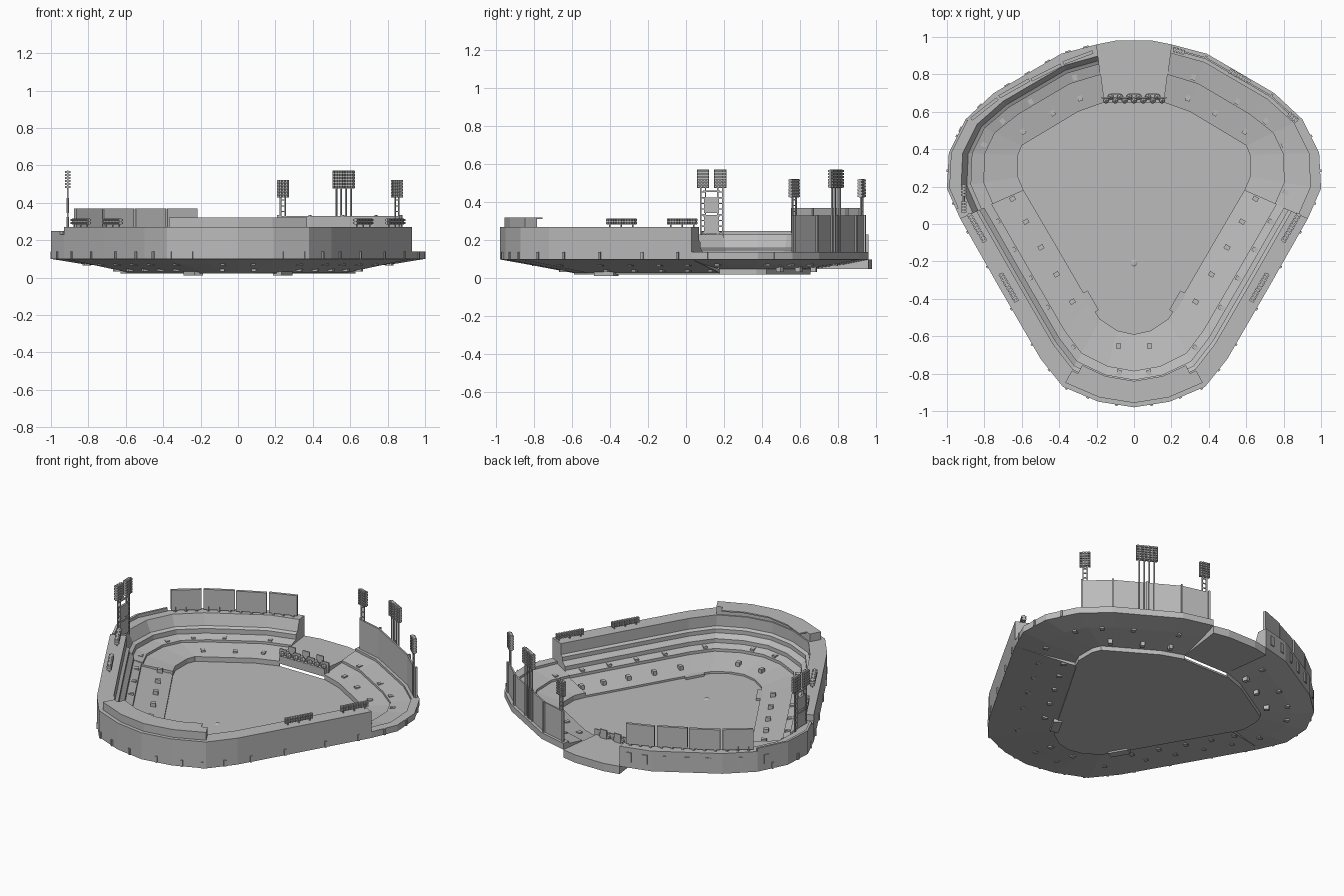
import bpy, bmesh, math
from mathutils import Vector, Matrix

cube = bpy.data.objects.get("Cube")
if cube:
    bpy.data.objects.remove(cube, do_unlink=True)

grey = bpy.data.materials.new("plain grey")
grey.use_nodes = True
colour = (0.5, 0.5, 0.5, 1)
grey.diffuse_color = colour
grey.node_tree.nodes["Principled BSDF"].inputs["Base Color"].default_value = colour

# Half outlines, running from home plate round to centre field
OUTER = [(0, -.98), (.19, -.95), (.38, -.87), (.5, -.72), (.72, -.34), (.93, .03),
         (1, .19), (.99, .38), (.9, .56), (.75, .7), (.39, .91), (.2, .96)]
INNER = [(0, -.59), (.09, -.57), (.18, -.51), (.24, -.42), (.42, -.11), (.59, .18),
         (.62, .25), (.62, .37), (.6, .42), (.5, .48), (.3, .6), (.16, .65)]


def ring(i, t):
    """Point on the bowl: i runs round it (negative is -x), t from field to rim."""
    a = abs(i)
    k = min(int(a), len(OUTER) - 2)
    f = a - k
    o = Vector(OUTER[k]).lerp(Vector(OUTER[k + 1]), f)
    n = Vector(INNER[k]).lerp(Vector(INNER[k + 1]), f)
    p = n.lerp(o, t)
    return Vector((-p.x if i < 0 else p.x, p.y))


def heading(i):
    d = ring(i + .1, .8) - ring(i - .1, .8)
    return math.atan2(d.y, d.x)


def finish(bm, name):
    bmesh.ops.recalc_face_normals(bm, faces=bm.faces)
    me = bpy.data.meshes.new(name)
    bm.to_mesh(me)
    bm.free()
    me.materials.append(grey)
    ob = bpy.data.objects.new(name, me)
    bpy.context.collection.objects.link(ob)
    return ob


def sweep(name, stops, profile):
    """Carry a closed (t, z) profile round the bowl and cap both ends."""
    bm = bmesh.new()
    rows = [[bm.verts.new((*ring(i, t), z)) for t, z in profile] for i in stops]
    n = len(profile)
    for a, b in zip(rows, rows[1:]):
        for j in range(n):
            bm.faces.new((a[j], a[(j + 1) % n], b[(j + 1) % n], b[j]))
    bm.faces.new(rows[0])
    bm.faces.new(rows[-1])
    return finish(bm, name)


def prism(name, plan, z0, z1):
    bm = bmesh.new()
    face = bm.faces.new([bm.verts.new((x, y, z0)) for x, y in plan])
    top = bmesh.ops.extrude_face_region(bm, geom=[face])["geom"]
    moved = [v for v in top if isinstance(v, bmesh.types.BMVert)]
    bmesh.ops.translate(bm, verts=moved, vec=(0, 0, z1 - z0))
    if face not in bm.faces[:]:
        bm.faces.new([v for v in bm.verts if v not in moved])
    return finish(bm, name)


def add_box(bm, centre, size, angle=0):
    m = (Matrix.Translation(centre) @ Matrix.Rotation(angle, 4, "Z")
         @ Matrix.Diagonal((*size, 1)))
    bmesh.ops.create_cube(bm, size=1, matrix=m)


def board(bm, a, b, z0, z1, thick):
    a, b = Vector(a), Vector(b)
    d = b - a
    add_box(bm, (*((a + b) / 2), (z0 + z1) / 2), (d.length, thick, z1 - z0),
            math.atan2(d.y, d.x))


# Playing field
half = [ring(i, 0) for i in range(12)]
plan = half + [Vector((-p.x, p.y)) for p in reversed(half[1:])]
prism("field", plan, .022, .034)

# Seating: tall grandstand, low right outfield, high left outfield
sweep("grandstand", range(-5, 6),
      [(0, .028), (0, .046), (.5, .082), (.5, .1), (.62, .115), (.62, .14),
       (.69, .165), (.69, .19), (.74, .2), (.74, .27), (1, .27), (1, .1), (.6, .072)])
sweep("right_outfield_stand", range(5, 12),
      [(0, .022), (0, .065), (.48, .09), (.48, .105), (.85, .125), (.85, .14),
       (1, .14), (1, .1), (.6, .075), (.02, .05), (.02, .022)])
sweep("left_outfield_stand", range(-11, -4),
      [(0, .022), (0, .065), (.48, .09), (.48, .105), (.66, .12), (.66, .15),
       (.72, .16), (.8, .23), (1, .23), (1, .1), (.6, .075), (.02, .05), (.02, .022)])
sweep("left_rim_parapet", [-8, -7, -6, -5.3], [(.96, .23), (.96, .25), (1, .25), (1, .23)])

# Raised press box over home plate
sweep("press_box", range(-2, 3), [(.76, .27), (.76, .32), (.94, .32), (.94, .27)])
sweep("press_box_canopy", [-1.8, -1, 0, 1, 1.8], [(.64, .312), (.64, .32), (.78, .32), (.78, .312)])

# Centre field terrace with its boards and hedge
prism("centre_terrace", [(-.16, .65), (.16, .65), (.2, .96), (.1, .98), (-.1, .98), (-.2, .96)],
      .05, .1)
bm = bmesh.new()
for k in range(7):
    x = -.15 + k * .05
    y = .675 + .02 * (k % 2)
    board(bm, (x - .024, y), (x + .024, y), .06, .135 + .02 * (k % 2), .008)
finish(bm, "centre_boards")
bm = bmesh.new()
for k in range(13):
    bmesh.ops.create_icosphere(bm, subdivisions=1, radius=.018,
                               matrix=Matrix.Translation((-.15 + k * .025, .66 + .02 * (k % 2), .11)))
finish(bm, "hedge")

# Stair portals poking through the seating
bm = bmesh.new()
lower = [.75, 3.2, 3.65, 4.1, 4.55, 4.95, 8.6, 9.5, 10.2]
upper = [.55, 2.4, 3.4, 3.85, 4.3, 4.75, 5.6, 7.4, 8.5, 9.3, 10.2]
for t, z, stops in ((.2, .058, lower), (.56, .09, upper)):
    for s in stops:
        for i in (s, -s):
            add_box(bm, (*ring(i, t), z), (.024, .03, .05), heading(i))
finish(bm, "stair_portals")

# Small piers round the base of the outer wall
bm = bmesh.new()
for s in (.5, 1.3, 1.9, 2.6, 3.2, 3.7, 4.3, 4.8, 5.5, 6.5, 7.5):
    for i in (s, -s):
        add_box(bm, (*ring(i, 1), .12), (.014, .014, .04), heading(i))
for i in (-7.7, -8.5, -9.2, -9.5, -9.8, -10.2, -10.7):
    add_box(bm, (*ring(i, 1), .17), (.03, .012, .06), heading(i))
finish(bm, "wall_piers")

# Four large display boards behind left outfield
bm = bmesh.new()
for a, b in (((-.87, .56), (-.73, .67)), ((-.72, .68), (-.56, .77)),
             ((-.55, .77), (-.39, .85)), ((-.38, .86), (-.22, .92))):
    board(bm, a, b, .24, .37, .018)
    for f in (.15, .5, .85):
        p = Vector(a).lerp(Vector(b), f)
        add_box(bm, (*p, .235), (.014, .014, .05))
finish(bm, "display_boards")

# Curved screen behind right outfield, with joints between its panels
sweep("outfield_screen", [8.1, 9, 10, 10.9], [(.91, .13), (.91, .33), (.94, .33), (.94, .13)])
bm = bmesh.new()
for i in (8.1, 9, 9.5, 10, 10.9):
    add_box(bm, (*ring(i, .95), .235), (.012, .012, .2), heading(i))
finish(bm, "screen_posts")


# Floodlight towers
def lamp_head(bm, centre, angle, cols, rows, pitch):
    turn = Matrix.Rotation(angle, 3, "Z")
    add_box(bm, centre, (cols * pitch, .01, rows * pitch), angle)
    for c in range(cols):
        for r in range(rows):
            off = turn @ Vector(((c - (cols - 1) / 2) * pitch, 0, (r - (rows - 1) / 2) * pitch))
            add_box(bm, Vector(centre) + off, (pitch * .7, .028, pitch * .7), angle)


def ladder(bm, x, y, z0, z1, angle, width=.026):
    d = Vector((math.cos(angle), math.sin(angle))) * width / 2
    for s in (-1, 1):
        add_box(bm, (x + s * d.x, y + s * d.y, (z0 + z1) / 2), (.007, .007, z1 - z0), angle)
    n = int((z1 - z0) / .03)
    for k in range(n):
        add_box(bm, (x, y, z0 + (k + .5) * (z1 - z0) / n), (width, .005, .006), angle)


for name, x, y, angle in (("near_tower", .85, .57, -.75), ("far_tower", .24, .925, -.3)):
    bm = bmesh.new()
    ladder(bm, x, y, .12, .43, angle)
    lamp_head(bm, (x, y, .475), angle, 4, 6, .016)
    finish(bm, name)

bm = bmesh.new()
tilt = -.5
for k in (-1.5, -.5, .5, 1.5):
    add_box(bm, (.565 + k * .03 * math.cos(tilt), .79 + k * .03 * math.sin(tilt), .3),
            (.008, .008, .38), tilt)
lamp_head(bm, (.565, .79, .525), tilt, 8, 6, .016)
finish(bm, "middle_tower")

bm = bmesh.new()
for y in (.09, .18):
    ladder(bm, -.91, y, .2, .5, math.pi / 2)
    lamp_head(bm, (-.91, y, .525), math.pi / 2, 4, 6, .016)
add_box(bm, (-.91, .135, .385), (.014, .08, .08))
add_box(bm, (-.91, .135, .28), (.014, .08, .09))
for z in (.24, .33, .46):
    add_box(bm, (-.91, .135, z), (.01, .09, .008))
finish(bm, "left_twin_tower")

# Low lamp racks on the grandstand roof, mirrored left and right
bm = bmesh.new()
for side in (-1, 1):
    for x, y in ((.84, -.02), (.67, -.34)):
        angle = side * math.pi / 3
        lamp_head(bm, (side * x, y, .3), angle, 11, 2, .016)
        for k in (-.07, 0, .07):
            add_box(bm, (side * x + k * math.cos(angle), y + k * math.sin(angle), .28),
                    (.006, .006, .03), angle)
finish(bm, "roof_lamp_racks")

# Dugouts sunk beside home plate and a low mound
bm = bmesh.new()
for side in (-1, 1):
    add_box(bm, (side * .24, -.42, .03), (.12, .05, .036), side * math.pi / 3)
finish(bm, "dugouts")
bm = bmesh.new()
bmesh.ops.create_cone(bm, cap_ends=True, segments=12, radius1=.02, radius2=.01, depth=.006,
                      matrix=Matrix.Translation((0, -.21, .036)))
finish(bm, "pitching_mound")
